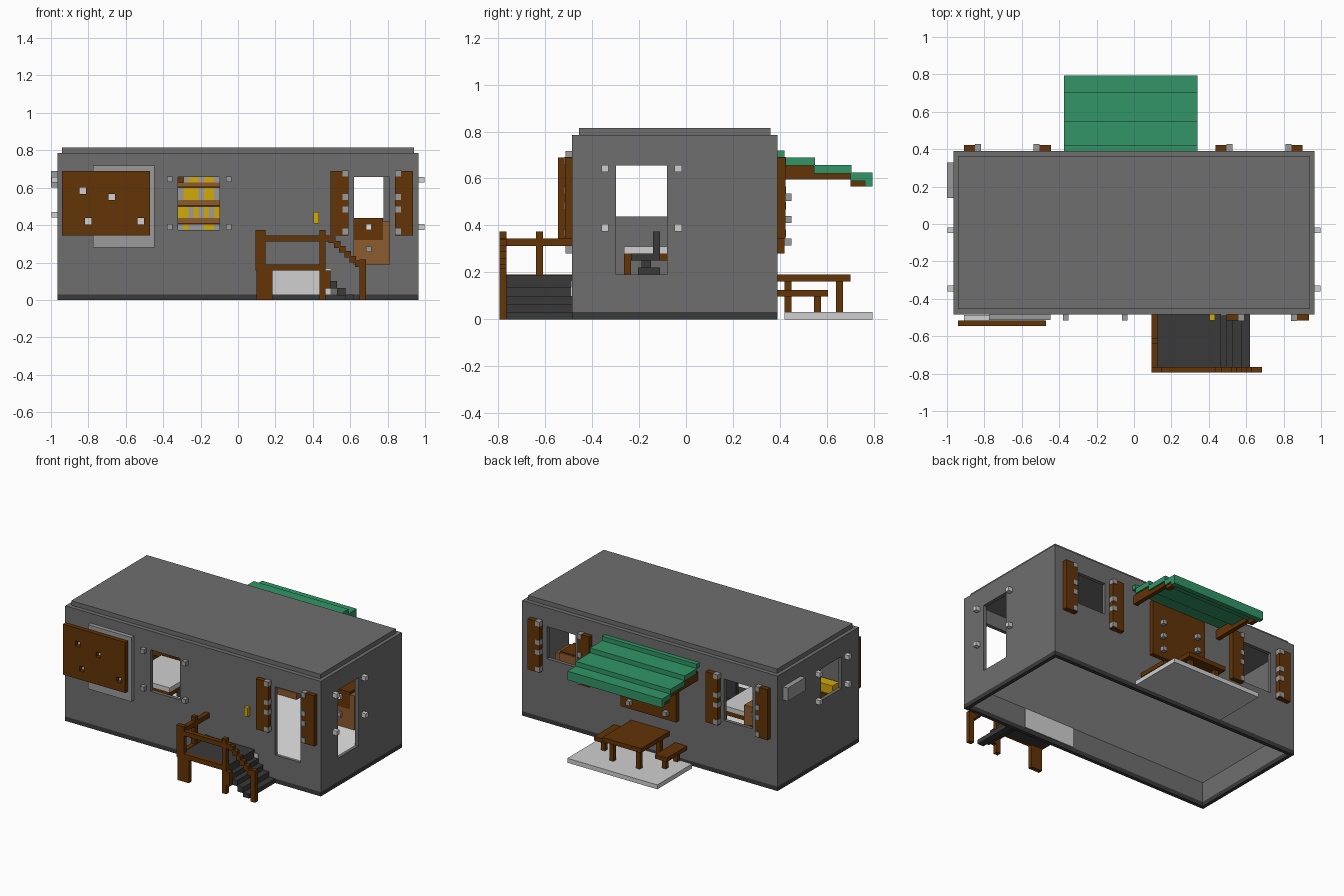
import bpy, bmesh

cube = bpy.data.objects.get("Cube")
if cube:
    bpy.data.objects.remove(cube, do_unlink=True)


def material(name, r, g, b):
    m = bpy.data.materials.new(name)
    m.use_nodes = True
    m.diffuse_color = (r, g, b, 1)
    m.node_tree.nodes["Principled BSDF"].inputs["Base Color"].default_value = (r, g, b, 1)
    return m


GREY = material("wall grey", 0.157, 0.157, 0.157)
DARK = material("charcoal", 0.042, 0.042, 0.042)
BROWN = material("dark wood", 0.125, 0.033, 0.002)
TAN = material("light wood", 0.26, 0.105, 0.028)
GREEN = material("awning green", 0.032, 0.30, 0.135)
STEEL = material("steel grey", 0.33, 0.33, 0.33)
PALE = material("pale concrete", 0.63, 0.63, 0.63)
WHITE = material("white", 0.80, 0.80, 0.80)
GOLD = material("gold", 0.65, 0.40, 0.003)


def boxes(name, mat, *extents):
    """One object made of boxes, each given as x0, x1, y0, y1, z0, z1."""
    bm = bmesh.new()
    for x0, x1, y0, y1, z0, z1 in extents:
        vs = bmesh.ops.create_cube(bm, size=1)["verts"]
        for v in vs:
            v.co = (x1 if v.co.x > 0 else x0,
                    y1 if v.co.y > 0 else y0,
                    z1 if v.co.z > 0 else z0)
    me = bpy.data.meshes.new(name)
    bm.to_mesh(me)
    bm.free()
    ob = bpy.data.objects.new(name, me)
    bpy.context.collection.objects.link(ob)
    if mat:
        me.materials.append(mat)
    return ob


def cut(ob, mat, *extents):
    """Cut boxes out of an object and drop the cutter."""
    cutter = boxes("cutter", None, *extents)
    mod = ob.modifiers.new("cut", 'BOOLEAN')
    mod.operation, mod.solver, mod.object = 'DIFFERENCE', 'EXACT', cutter
    bpy.context.view_layer.update()
    me = bpy.data.meshes.new_from_object(ob.evaluated_get(bpy.context.evaluated_depsgraph_get()))
    ob.modifiers.clear()
    ob.data = me
    me.materials.clear()
    me.materials.append(mat)
    bpy.data.objects.remove(cutter, do_unlink=True)


# Shell: walls with openings, plinth, roof and floor
X, Y0, Y1, T = 0.965, -0.485, 0.39, 0.025
walls = boxes("walls", GREY, (-X, X, Y0, Y1, 0.03, 0.785))
cut(walls, GREY, (-X + T, X - T, Y0 + T, Y1 - T, -0.1, 0.755))
cut(walls, GREY,
    (-0.32, -0.10, Y0 - 0.05, Y0 + 0.06, 0.374, 0.657),
    (0.62, 0.81, Y0 - 0.05, Y0 + 0.06, 0.19, 0.657),
    (0.56, 0.777, Y1 - 0.06, Y1 + 0.05, 0.438, 0.657),
    (-0.777, -0.56, Y1 - 0.06, Y1 + 0.05, 0.374, 0.657),
    (X - 0.06, X + 0.05, -0.298, -0.08, 0.19, 0.655),
    (-X - 0.05, -X + 0.06, -0.298, -0.08, 0.438, 0.655))
boxes("plinth", DARK,
      (-X, X, Y0, Y0 + T, 0, 0.03), (-X, X, Y1 - T, Y1, 0, 0.03),
      (-X, -X + T, Y0 + T, Y1 - T, 0, 0.03), (X - T, X, Y0 + T, Y1 - T, 0, 0.03))
boxes("roof", GREY, (-0.94, 0.94, -0.455, 0.36, 0.785, 0.815))
boxes("floor", WHITE, (-X + T, X - T, Y0 + T, Y1 - T, 0.167, 0.187))
boxes("hatch", PALE, (0.11, 0.495, Y0 - 0.005, Y0 + T + 0.005, 0.03, 0.165))

# Notice board on the front
board = boxes("notice_board", BROWN, (-0.94, -0.47, -0.545, -0.515, 0.345, 0.69))
cut(board, BROWN, *[(x - 0.017, x + 0.017, -0.6, -0.5, z - 0.017, z + 0.017)
                    for x, z in ((-0.83, 0.583), (-0.675, 0.55), (-0.80, 0.42), (-0.52, 0.42))])
boxes("board_backing", STEEL, (-0.775, -0.446, -0.513, Y0, 0.28, 0.718))
boxes("board_plate", PALE, (-0.91, -0.48, -0.515, -0.487, 0.38, 0.64))

# Shutters: outer edge x, inner (hinge) edge x, and whether on the front
shutters, hinges = [], []
for outer, inner, front in ((0.495, 0.59, 1), (0.935, 0.84, 1), (0.435, 0.525, 0),
                            (0.90, 0.81, 0), (-0.445, -0.535, 0), (-0.91, -0.82, 0)):
    ya, yb = (Y0 - 0.03, Y0) if front else (Y1, Y1 + 0.033)
    step = -0.03 if inner > outer else 0.03
    shutters.append((min(outer, inner), max(outer, inner), ya, yb, 0.345, 0.69))
    for z in (0.676, 0.55, 0.483, 0.367):
        a, b = sorted((inner, inner + step))
        hinges.append((a - 0.001, b + 0.001, ya - 0.004 * front, yb + 0.004 * (1 - front),
                       z - 0.016, z + 0.016))
boxes("shutters", BROWN, *shutters)
boxes("shutter_hinges", STEEL, *hinges)

# Window pegs
K = 0.015
boxes("front_pegs", STEEL, *[(x - K, x + K, Y0 - 0.03, Y0, z - K, z + K)
                             for x in (-0.365, -0.05) for z in (0.645, 0.39)])
boxes("side_pegs", PALE,
      *[(X, X + 0.033, y - K, y + K, z - K, z + K) for y in (-0.345, -0.033) for z in (0.643, 0.39)],
      *[(-X - 0.033, -X, y - K, y + K, z - K, z + K) for y in (-0.345, -0.033) for z in (0.643, 0.455)])
boxes("vent_box", STEEL, (-1.0, -X, 0.14, 0.33, 0.60, 0.69))
boxes("door_lamp", GOLD, (0.405, 0.432, Y0 - 0.03, Y0, 0.41, 0.47))

# Porch with steps
boxes("porch_deck", DARK, (0.12, 0.465, -0.77, Y0, 0.157, 0.187),
      (0.44, 0.465, -0.765, Y0 - 0.006, 0.10, 0.157))
edges = (0.46, 0.495, 0.53, 0.575, 0.62)
boxes("porch_steps", DARK,
      *[(edges[i], edges[i + 1], -0.765, Y0, max(0, 0.095 - 0.035 * i), 0.135 - 0.035 * i)
        for i in range(4)])
F0, F1 = -0.795, -0.765
boxes("porch_railing", BROWN,
      (0.093, 0.147, F0, F1, 0.157, 0.375),
      (0.10, 0.185, F0, F1, 0, 0.16),
      (0.435, 0.467, F0, F1, 0, 0.375),
      (0.467, 0.494, F0, F1, 0.06, 0.157),
      (0.65, 0.685, F0, F1, 0, 0.217),
      (0.093, 0.494, F0, F1, 0.313, 0.345),
      (0.093, 0.467, F0, F1, 0.157, 0.19),
      (0.093, 0.125, F1, Y0, 0.313, 0.345),
      (0.093, 0.125, F1, Y0, 0.157, 0.19),
      (0.093, 0.125, -0.64, -0.61, 0.187, 0.375))
boxes("stair_handrail", BROWN,
      *[(0.485 + 0.028 * i, 0.52 + 0.028 * i, F0, F1, 0.305 - 0.026 * i, 0.34 - 0.026 * i)
        for i in range(6)])

# Awning on the back
A0, A1 = -0.375, 0.34
boxes("awning", GREEN,
      (A0, A1, Y1, 0.42, 0.69, 0.72), (A0, A1, 0.42, 0.55, 0.655, 0.69),
      (A0, A1, 0.545, 0.705, 0.622, 0.657), (A0, A1, 0.70, 0.795, 0.59, 0.625),
      (A0, A1, 0.762, 0.795, 0.565, 0.59))
beams = []
for x in (A0 + 0.01, A1 - 0.04):
    beams += [(x, x + 0.03, Y1, 0.545, 0.595, 0.655), (x, x + 0.03, 0.545, 0.70, 0.595, 0.622),
              (x, x + 0.03, 0.70, 0.762, 0.565, 0.59)]
beams += [(A0 + 0.02, A1 - 0.02, y, y + 0.02, z - 0.015, z) for y, z in ((0.53, 0.655), (0.685, 0.622))]
boxes("awning_beams", BROWN, *beams)

# Back panel with pegs
boxes("back_panel", BROWN, (-0.22, 0.20, Y1, 0.42, 0.28, 0.66))
boxes("back_panel_pegs", STEEL, *[(x - K, x + K, 0.42, 0.45, z - K, z + K)
                                  for x in (-0.15, 0.125) for z in (0.52, 0.425, 0.33)])

# Patio with picnic table
boxes("patio", PALE, (-0.34, 0.34, 0.42, 0.795, 0, 0.03))
boxes("picnic_table", BROWN, (-0.15, 0.14, Y1, 0.70, 0.16, 0.19),
      *[(x, x + 0.03, y, y + 0.03, 0.03, 0.16) for x in (-0.12, 0.08) for y in (0.42, 0.64)])
for name, x in (("right_bench", -0.28), ("left_bench", 0.18)):
    boxes(name, BROWN, (x, x + 0.09, Y1, 0.605, 0.097, 0.125),
          *[(x + 0.03, x + 0.06, y, y + 0.03, 0.03, 0.097) for y in (0.42, 0.545)])

# Kitchen cabinet
boxes("cabinet_base", TAN, (0.56, 0.81, 0.10, 0.25, 0.187, 0.32), (0.775, 0.81, 0.10, 0.25, 0.32, 0.42))
boxes("cabinet_top", BROWN, (0.56, 0.775, 0.10, 0.25, 0.32, 0.437))
boxes("cabinet_back", TAN, (0.56, 0.775, 0.25, 0.258, 0.187, 0.43))
boxes("cabinet_upper_knob", WHITE, (0.685, 0.715, 0.085, 0.10, 0.375, 0.405))
boxes("cabinet_lower_knobs", STEEL, (0.685, 0.715, 0.085, 0.10, 0.255, 0.285),
      (0.60, 0.63, 0.258, 0.27, 0.385, 0.415))

# Bookcase against the back wall; each letter is one book: y gold, g grey, b empty
boxes("bookcase", BROWN, (-0.35, -0.07, 0.345, 0.365, 0.187, 0.69),
      (-0.36, -0.34, 0.26, 0.365, 0.187, 0.69), (-0.08, -0.06, 0.26, 0.365, 0.187, 0.69))
boxes("bookcase_shelves", TAN, *[(-0.34, -0.08, 0.26, 0.345, z, z + 0.028) for z in (0.30, 0.41, 0.505)],
      (-0.34, -0.08, 0.26, 0.345, 0.605, 0.628))
books = {"y": [], "g": [], "b": []}
for row, z0, z1 in (("bgyygyyg", 0.628, 0.66), ("gyyygyyg", 0.533, 0.6),
                    ("yygygygy", 0.438, 0.5), ("gygggyyg", 0.328, 0.405)):
    for i, kind in enumerate(row):
        x = -0.32 + i * 0.0275
        books[kind].append((x, x + 0.0275, 0.265, 0.345, z0, z1))
boxes("gold_books", GOLD, *books["y"])
boxes("grey_books", STEEL, *books["g"])

# Desk with a chair, and a drawer unit behind it
boxes("desk_top", PALE, (-0.65, -0.33, -0.265, 0.10, 0.28, 0.31))
boxes("desk_frame", BROWN, (-0.65, -0.33, -0.265, 0.10, 0.25, 0.28),
      *[(x, x + 0.03, y, y + 0.03, 0.187, 0.25) for x in (-0.65, -0.36) for y in (-0.265, 0.07)])
boxes("chair", DARK, (-0.30, -0.16, -0.235, -0.11, 0.25, 0.28),
      (-0.30, -0.16, -0.14, -0.11, 0.28, 0.375),
      (-0.25, -0.21, -0.19, -0.15, 0.187, 0.25), (-0.29, -0.17, -0.205, -0.11, 0.187, 0.22))
boxes("drawers", TAN, (-0.80, -0.60, 0.13, 0.23, 0.30, 0.43))
boxes("drawers_back", BROWN, (-0.80, -0.60, 0.122, 0.13, 0.28, 0.43),
      *[(x, x + 0.04, 0.122, 0.23, 0.187, 0.30) for x in (-0.80, -0.64)])
boxes("drawers_knob", STEEL, (-0.69, -0.66, 0.23, 0.242, 0.37, 0.40))

# Low bench by the back wall and a shelf in the front corner
boxes("low_bench", TAN, (0.0, 0.26, 0.26, 0.365, 0.187, 0.23))
boxes("corner_shelf", BROWN, (-0.92, -0.60, -0.46, -0.36, 0.30, 0.33))
boxes("corner_books", GOLD, (-0.84, -0.66, -0.45, -0.38, 0.33, 0.39))
